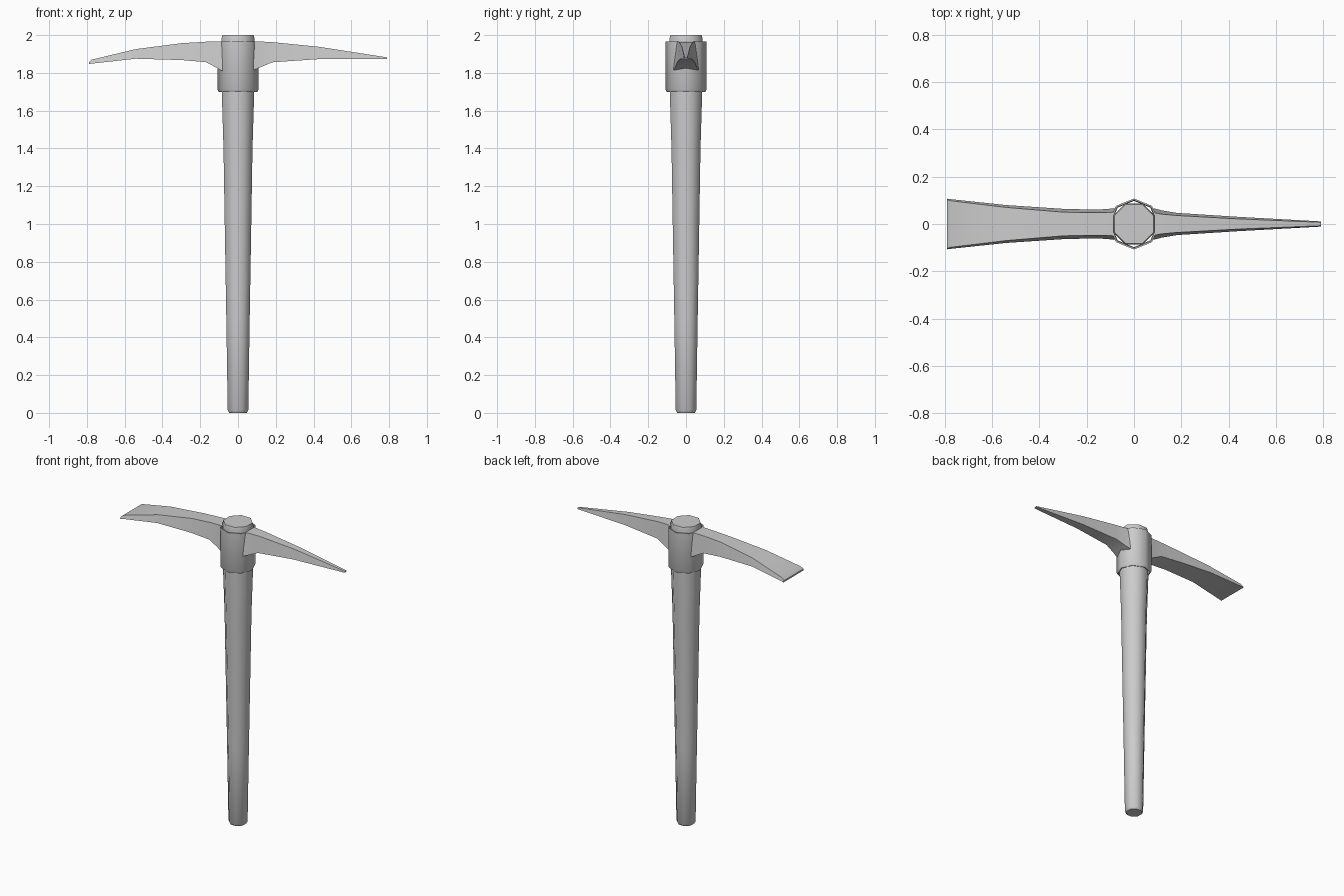
import bpy, bmesh, math

cube = bpy.data.objects.get("Cube")
if cube:
    bpy.data.objects.remove(cube)

grey = bpy.data.materials.new("plain_grey")
grey.use_nodes = True
grey.diffuse_color = (0.6, 0.6, 0.6, 1)
grey.node_tree.nodes["Principled BSDF"].inputs["Base Color"].default_value = (0.6, 0.6, 0.6, 1)


def loft(name, rings, capped=True, angle=50):
    """Skin a list of equal point rings; without caps the last joins the first."""
    bm = bmesh.new()
    loops = [[bm.verts.new(p) for p in ring] for ring in rings]
    pairs = list(zip(loops, loops[1:]))
    if capped:
        bm.faces.new(loops[0])
        bm.faces.new(loops[-1])
    else:
        pairs.append((loops[-1], loops[0]))
    n = len(loops[0])
    for a, b in pairs:
        for i in range(n):
            j = (i + 1) % n
            bm.faces.new((a[i], a[j], b[j], b[i]))
    bmesh.ops.recalc_face_normals(bm, faces=bm.faces)
    mesh = bpy.data.meshes.new(name)
    bm.to_mesh(mesh)
    bm.free()
    mesh.materials.append(grey)
    obj = bpy.data.objects.new(name, mesh)
    bpy.context.collection.objects.link(obj)
    bpy.ops.object.select_all(action='DESELECT')
    obj.select_set(True)
    bpy.context.view_layer.objects.active = obj
    bpy.ops.object.shade_smooth_by_angle(angle=math.radians(angle))
    return obj


def octagon(radius, z, turn=0.0):
    return [(radius * math.cos(math.tau * (i + turn) / 8),
             radius * math.sin(math.tau * (i + turn) / 8), z) for i in range(8)]


def blade_ring(x, top, bottom, half_top, half_bottom):
    return [(x, -half_bottom, bottom), (x, half_bottom, bottom),
            (x, half_top, top), (x, -half_top, top)]


# Tapered eight-sided handle, flats facing the axes
handle_profile = [(0.05, 0), (0.059, 0.015), (0.067, 0.5), (0.076, 1.0), (0.083, 1.4),
                  (0.093, 1.7), (0.094, 1.985), (0.09, 2.0)]
loft("handle", [octagon(r, z, 0.5) for r, z in handle_profile])

# Open collar, corners on the axes
collar_profile = [(0.102, 1.7), (0.108, 1.712), (0.108, 1.966), (0.101, 1.966), (0.098, 1.7)]
loft("collar", [octagon(r, z) for r, z in collar_profile], capped=False)

# Pointed arm: x, top, bottom, half widths at top and bottom
pick = [(0.083, 1.966, 1.815, 0.048, 0.067), (0.115, 1.966, 1.828, 0.042, 0.058),
        (0.18, 1.963, 1.856, 0.036, 0.047), (0.43, 1.938, 1.873, 0.022, 0.031),
        (0.79, 1.882, 1.874, 0.007, 0.011)]
loft("pick_arm", [blade_ring(*s) for s in pick], angle=30)

# Broad arm, flaring to a flat cutting edge
adze = [(-0.083, 1.966, 1.81, 0.05, 0.067), (-0.115, 1.966, 1.828, 0.049, 0.063),
        (-0.17, 1.965, 1.857, 0.048, 0.061), (-0.3, 1.957, 1.868, 0.05, 0.064),
        (-0.54, 1.926, 1.875, 0.07, 0.08), (-0.775, 1.87, 1.849, 0.098, 0.105),
        (-0.79, 1.856, 1.846, 0.103, 0.107)]
loft("adze_arm", [blade_ring(*s) for s in adze], angle=30)
